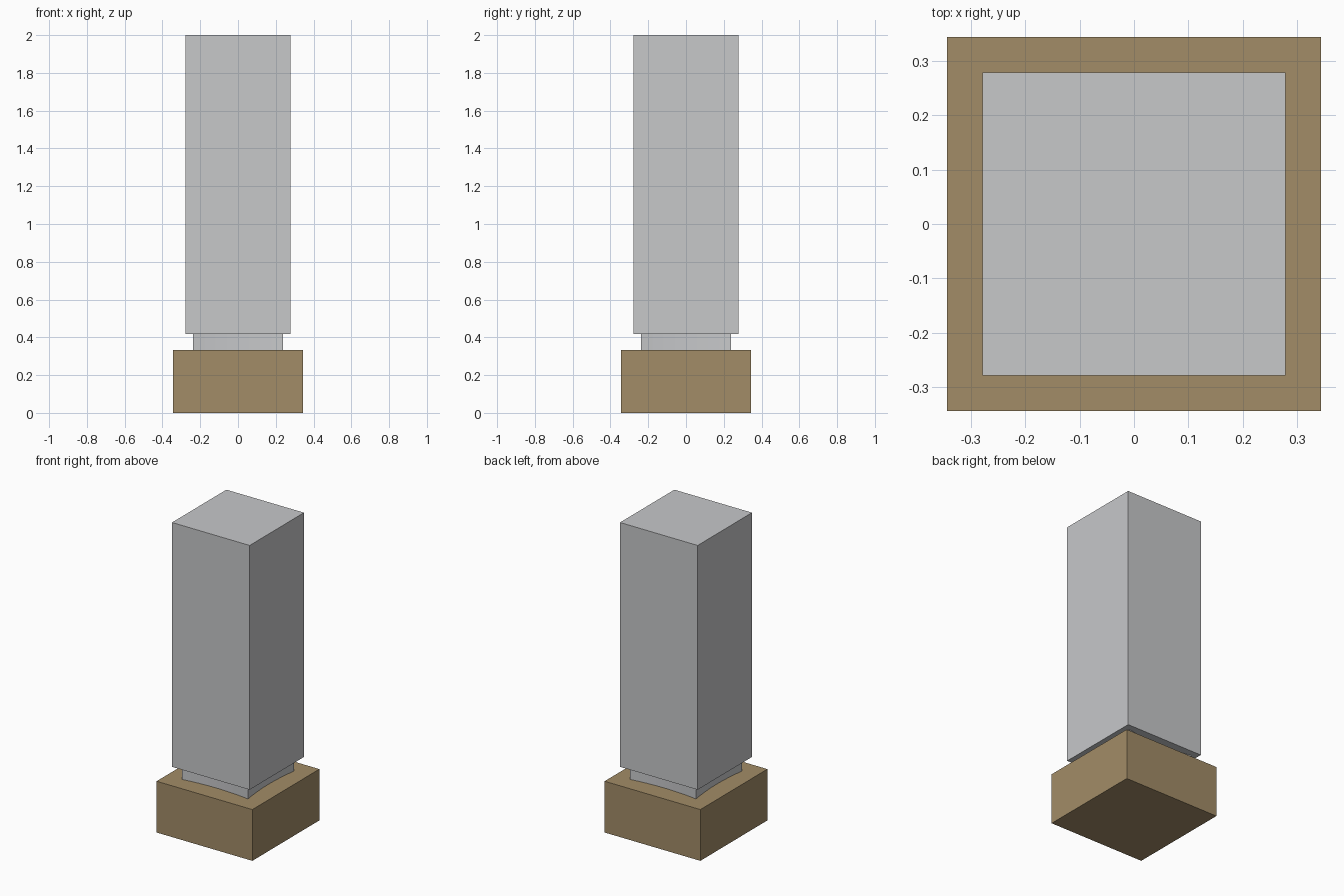
import bpy, bmesh, math

if "Cube" in bpy.data.objects:
    bpy.data.objects.remove(bpy.data.objects["Cube"])


def make_material(name, rgb):
    m = bpy.data.materials.new(name)
    m.diffuse_color = (*rgb, 1.0)
    m.use_nodes = True
    m.node_tree.nodes["Principled BSDF"].inputs["Base Color"].default_value = m.diffuse_color
    return m


stone = make_material("pale grey", (0.571, 0.578, 0.591))
tan = make_material("sandy brown", (0.361, 0.262, 0.136))


def prism(name, outline, z0, z1, mat):
    """Extrude a closed counter-clockwise outline from z0 to z1."""
    bm = bmesh.new()
    low = [bm.verts.new((x, y, z0)) for x, y in outline]
    high = [bm.verts.new((x, y, z1)) for x, y in outline]
    n = len(outline)
    for i in range(n):
        j = (i + 1) % n
        bm.faces.new((low[i], low[j], high[j], high[i]))
    bm.faces.new(low[::-1])
    bm.faces.new(high)
    bmesh.ops.recalc_face_normals(bm, faces=bm.faces)
    mesh = bpy.data.meshes.new(name)
    bm.to_mesh(mesh)
    bm.free()
    mesh.materials.append(mat)
    ob = bpy.data.objects.new(name, mesh)
    bpy.context.collection.objects.link(ob)
    return ob


def square(h, dip=0.0, steps=1):
    """Square outline of half-width h, each side bowed inwards by dip."""
    pts = []
    for side in range(4):
        a = side * math.pi / 2
        for i in range(steps):
            t = -1 + 2 * i / steps
            x, y = h * t, -h + dip * (1 - t * t)
            pts.append((x * math.cos(a) - y * math.sin(a),
                        x * math.sin(a) + y * math.cos(a)))
    return pts


# Plinth, recessed neck with slightly hollow sides, tall block
prism("base", square(0.343), 0.0, 0.332, tan)
prism("neck", square(0.237, 0.018, 8), 0.332, 0.418, stone)
prism("pillar", square(0.278), 0.418, 2.0, stone)
